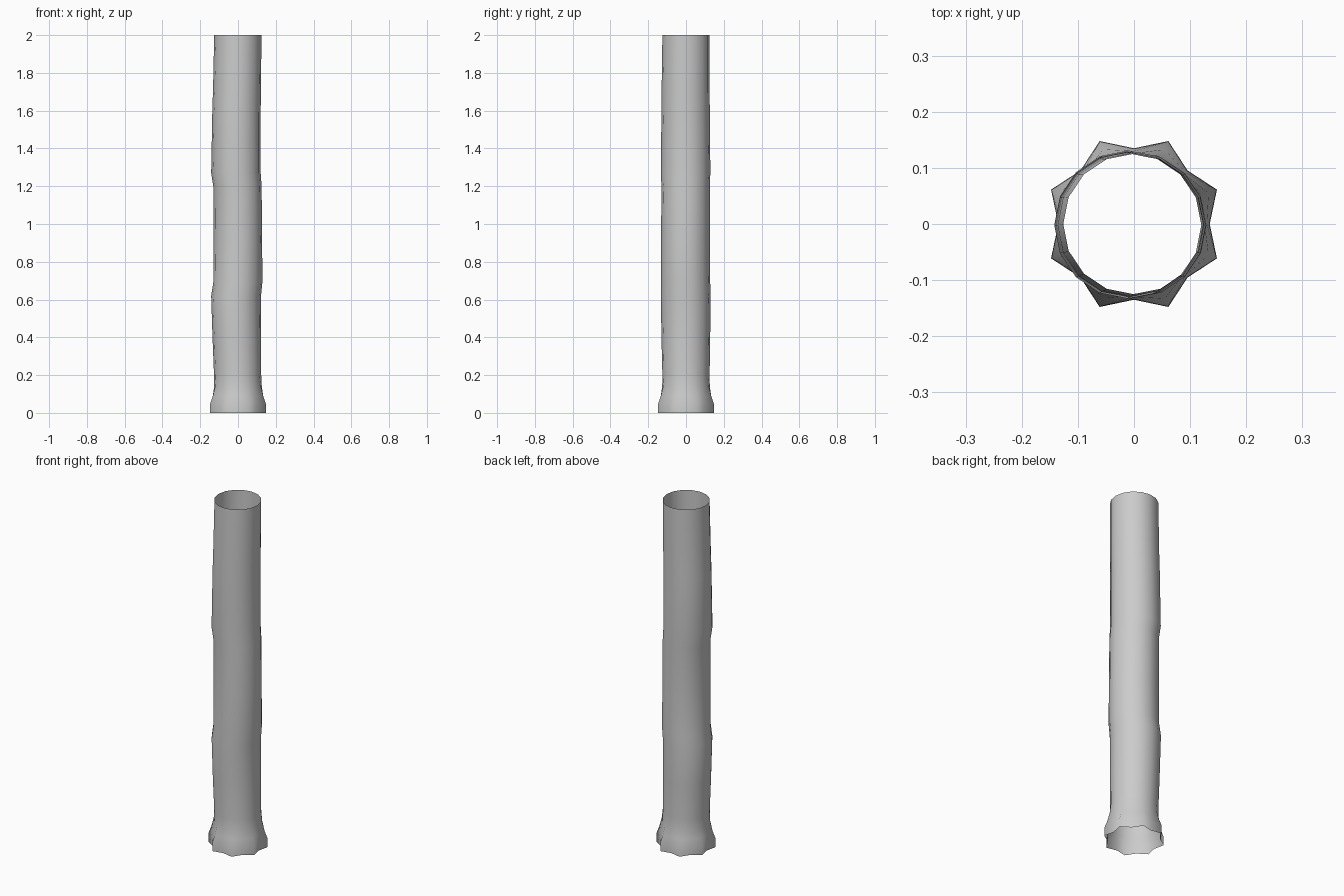
import bpy, bmesh
from math import cos, sin, pi

SIDES = 16
# height, centre x, centre y, valley radius, ridge radius (flared roots at the foot)
RINGS = [
    (0.00, 0.000, 0.000, 0.135, 0.160),
    (0.05, 0.000, 0.000, 0.134, 0.159),
    (0.09, 0.000, 0.000, 0.130, 0.144),
    (0.14, 0.000, 0.000, 0.126, 0.131),
    (0.20, -0.002, 0.000, 0.125, 0.126),
    (0.40, -0.006, -0.001, 0.129, 0.129),
    (0.62, -0.010, -0.001, 0.132, 0.132),
    (0.69, -0.001, -0.002, 0.130, 0.130),
    (0.90, -0.001, -0.003, 0.129, 0.129),
    (1.20, -0.003, -0.002, 0.128, 0.128),
    (1.27, -0.011, -0.002, 0.131, 0.131),
    (1.60, -0.008, -0.002, 0.128, 0.128),
    (1.72, -0.005, -0.002, 0.127, 0.127),
    (2.00, -0.001, 0.000, 0.125, 0.125),
]

# Hollow trunk, open at both ends
bm = bmesh.new()
loops = []
for z, cx, cy, valley, ridge in RINGS:
    loop = []
    for i in range(SIDES):
        a = 2 * pi * i / SIDES
        r = ridge if i % 2 else valley
        loop.append(bm.verts.new((cx + r * cos(a), cy + r * sin(a), z)))
    loops.append(loop)
for low, high in zip(loops, loops[1:]):
    for i in range(SIDES):
        j = (i + 1) % SIDES
        face = bm.faces.new((low[i], low[j], high[j], high[i]))
        face.smooth = True

mesh = bpy.data.meshes.new("trunk")
bm.to_mesh(mesh)
bm.free()
trunk = bpy.data.objects.new("trunk", mesh)
bpy.context.collection.objects.link(trunk)
